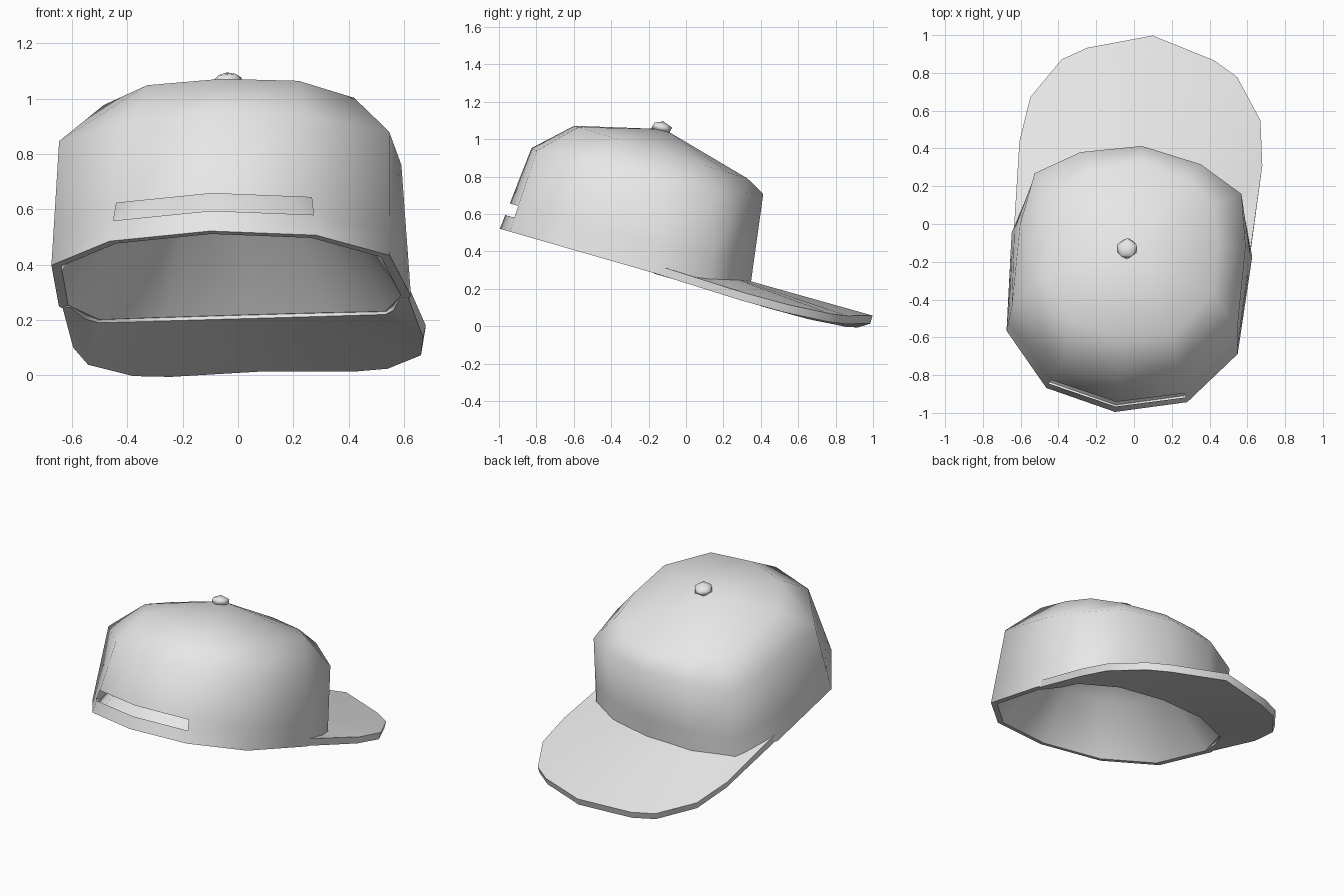
import bpy, bmesh
from math import radians
from mathutils import Vector

cube = bpy.data.objects.get("Cube")
if cube:
    bpy.data.objects.remove(cube)

# One pale grey cloth colour
cloth = bpy.data.materials.new("pale_grey_cloth")
cloth.use_nodes = True
grey = (0.8, 0.8, 0.8, 1)
cloth.diffuse_color = grey
cloth.node_tree.nodes["Principled BSDF"].inputs["Base Color"].default_value = grey


def place(p):
    """Turn the symmetric cap slightly and slope it down towards the peak."""
    x, y, h = p
    wx, wy = 0.995 * x + 0.1 * y, 0.995 * y - 0.1 * x
    return Vector((wx, wy, 0.235 + h - 0.2875 * wy))


def mirrored(half, closed):
    """Complete a half row of points across the centre line."""
    rest = half[1:-1] if closed else half[:-1]
    return half + [Vector((-p.x, p.y, p.z)) for p in reversed(rest)]


def loft(name, rows, closed, apex=None, skip=()):
    """Skin neighbouring rows; skip holds (row, column) openings."""
    bm = bmesh.new()
    grid = [[bm.verts.new(place(p)) for p in row] for row in rows]
    n = len(rows[0])
    span = n if closed else n - 1
    for i in range(len(grid) - 1):
        a, b = grid[i], grid[i + 1]
        for j in range(span):
            if (i, j) not in skip:
                k = (j + 1) % n
                bm.faces.new((a[j], a[k], b[k], b[j]))
    if apex:
        tip, last = bm.verts.new(place(apex)), grid[-1]
        for j in range(n):
            bm.faces.new((last[j], last[(j + 1) % n], tip))
    mesh = bpy.data.meshes.new(name)
    bm.to_mesh(mesh)
    bm.free()
    obj = bpy.data.objects.new(name, mesh)
    bpy.context.collection.objects.link(obj)
    return obj


def finish(obj, thickness=0):
    """Give the part its thickness, colour and smooth shading."""
    bpy.ops.object.select_all(action="DESELECT")
    obj.select_set(True)
    bpy.context.view_layer.objects.active = obj
    if thickness:
        solid = obj.modifiers.new("thickness", "SOLIDIFY")
        solid.thickness, solid.offset = thickness, 1
        bpy.ops.object.modifier_apply(modifier=solid.name)
    obj.data.materials.append(cloth)
    bpy.ops.object.shade_smooth_by_angle(angle=radians(65))


def arch(x):
    """Rise of the peak's outer edge towards its centre line."""
    return 0.075 * (1 - abs(x) / 0.64) - 0.013


def rise(y):
    """Level front edge of the head opening."""
    return max(0, 0.2875 * y - 0.028)


def shrink(ring, scale, lift):
    """Draw a ring in towards the middle of the crown and raise it."""
    return [Vector((p.x * scale, (p.y + 0.33) * scale - 0.33, p.z + lift)) for p in ring]


# Crown: half rings from back centre to front centre
base_xy = [(0, -1), (.375, -.91), (.615, -.63), (.64, -.11), (.55, .19), (.31, .31), (0, .345)]
upper_xy = [(0, -.6), (.275, -.55), (.455, -.33), (.455, -.06), (.41, .14), (.26, .26), (0, .33)]
shoulder = [Vector(p) for p in (
    (0, -.83, .48), (.31, -.77, .475), (.6, -.5, .485), (.6, -.06, .49),
    (.55, .215, .49), (.32, .35, .57), (0, .415, .59))]
base = [Vector((x, y, rise(y))) for x, y in base_xy]
upper = [Vector((x, y, 0.655 - 0.0165 * y)) for x, y in upper_xy]
lip = shrink(base, 0.945, 0)
slot_low, slot_high = ([a.lerp(b, t) for a, b in zip(base, shoulder)] for t in (0.17, 0.315))

rings = [mirrored(r, True) for r in (lip, base, slot_low, slot_high, shoulder, upper)]
last_column = len(rings[0]) - 1
# The strap opening is left out on either side of the back centre
crown = loft("crown", rings, True, apex=(-0.02, -0.12, 0.785), skip={(2, 0), (2, last_column)})
finish(crown)

# Lining: a shallow dome rising from the lip inside the crown
dome = [mirrored(r, True) for r in (lip, shrink(base, 0.6, 0.32))]
lining = loft("lining", dome, True, apex=(0, -0.2, 0.58))
lining.data.flip_normals()
finish(lining)

# Peak: half rows from the side to the front centre, starting inside the crown wall
outer_xy = [(.628, -.11), (.636, .365), (.605, .6), (.462, .815), (.335, .89), (0, .99)]
inner_xy = [(.6, -.11), (.56, .05), (.52, .16), (.293, .275), (.2, .285), (0, .308)]
outer = [Vector((x, y, arch(x) if y > 0 else 0)) for x, y in outer_xy]
inner = [Vector((x, y, rise(y) - 0.003)) for x, y in inner_xy]
peak = loft("peak", [mirrored(outer, False), mirrored(inner, False)], False)
finish(peak, 0.045)

# Top button
bpy.ops.mesh.primitive_ico_sphere_add(subdivisions=1, radius=0.06, location=(-0.037, -0.13, 1.06),
                                      rotation=(-0.28, 0, 0.3))
button = bpy.context.object
button.name = "top_button"
button.scale.z = 0.6
finish(button)
